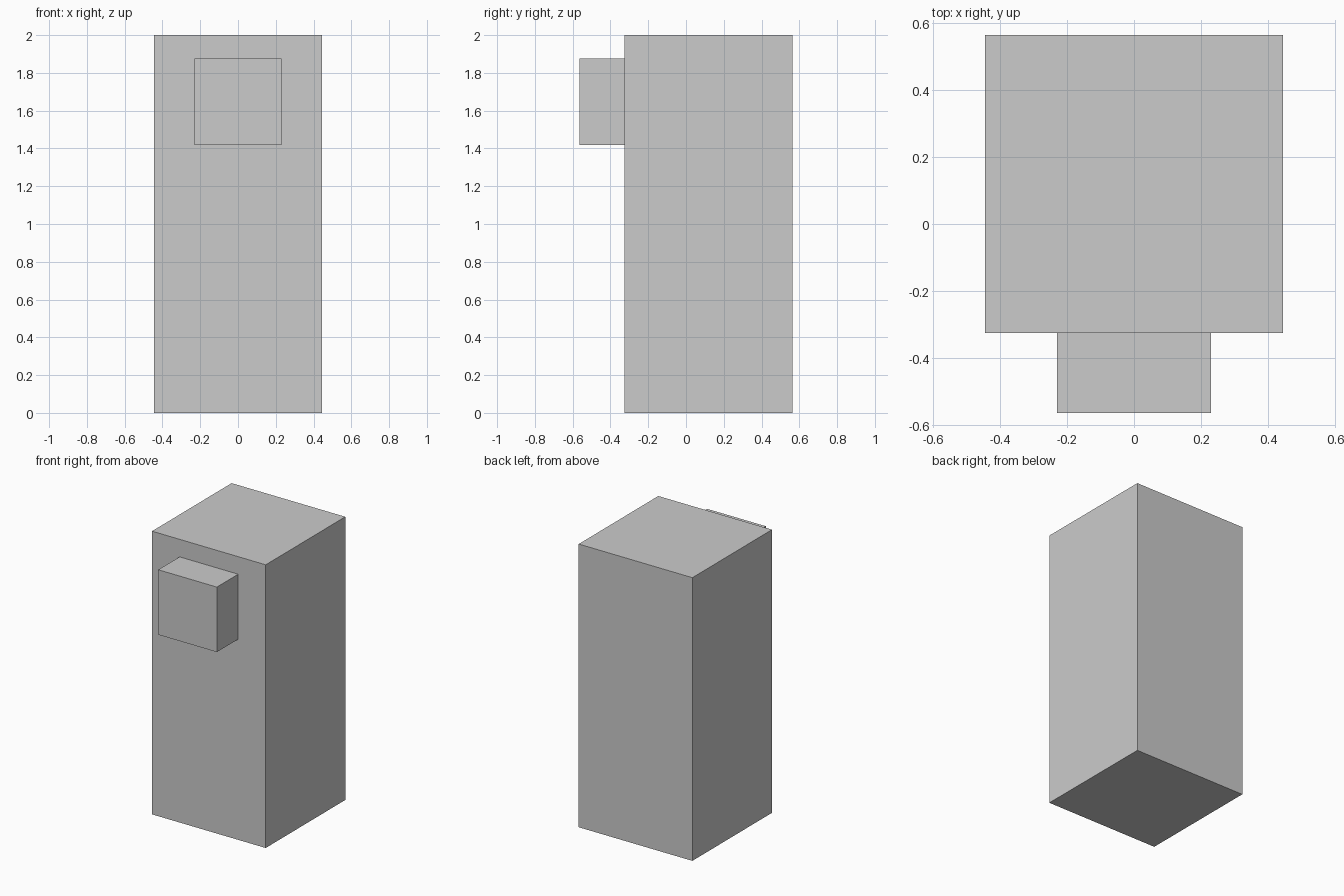
import bpy

if "Cube" in bpy.data.objects:
    bpy.data.objects.remove(bpy.data.objects["Cube"])


def box(name, lo, hi):
    """Axis-aligned box between two corners."""
    centre = [(a + b) / 2 for a, b in zip(lo, hi)]
    size = [b - a for a, b in zip(lo, hi)]
    bpy.ops.mesh.primitive_cube_add(size=1, location=centre)
    obj = bpy.context.object
    obj.name = name
    obj.scale = size
    bpy.ops.object.transform_apply(location=False, rotation=False, scale=True)
    return obj


# Tall square pillar
box("pillar", (-0.444, -0.325, 0), (0.444, 0.563, 2))

# Square block standing out from the upper front
box("front_block", (-0.229, -0.563, 1.417), (0.229, -0.325, 1.876))
